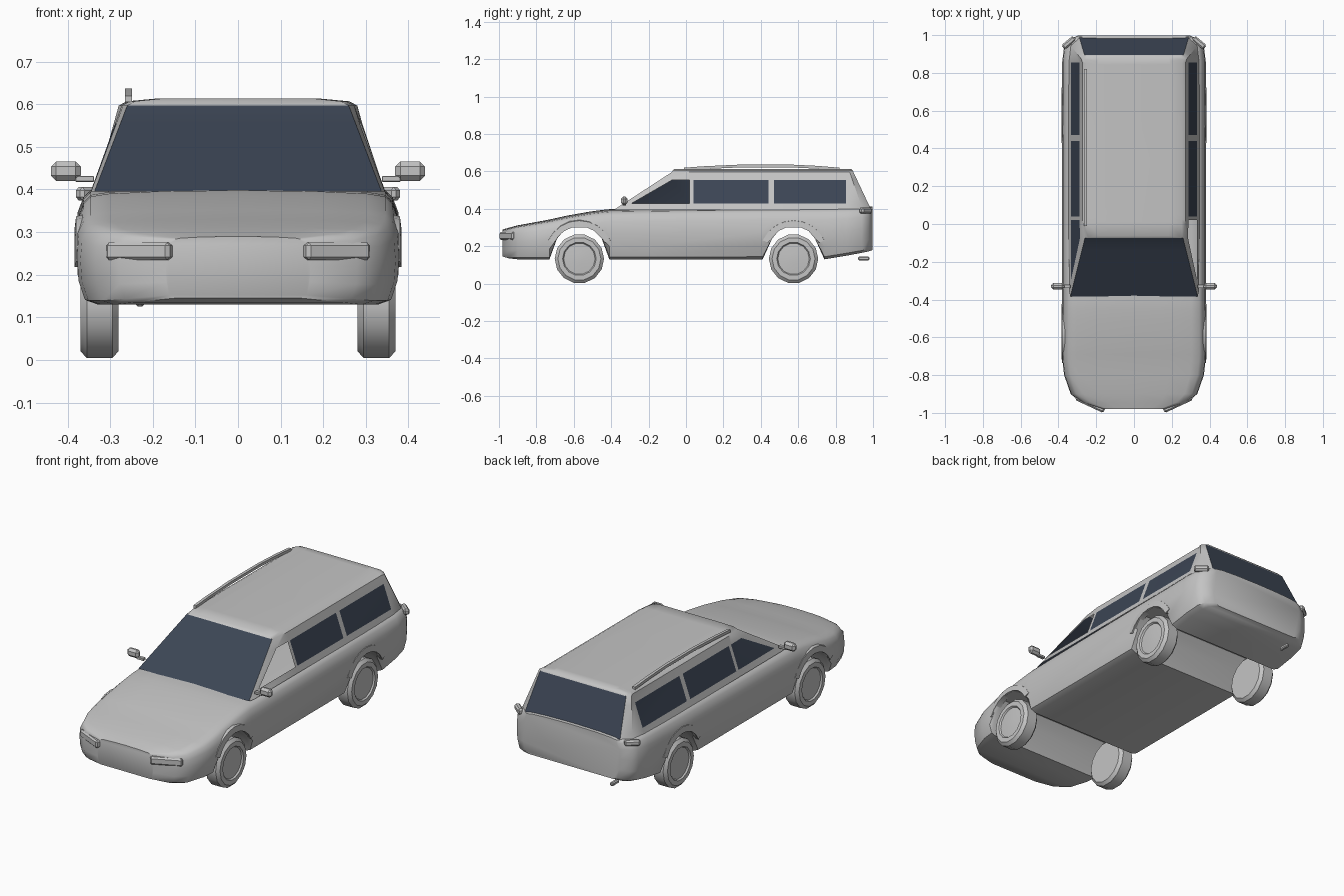
import bpy, bmesh, math
from mathutils import Matrix

cube = bpy.data.objects.get("Cube")
if cube:
    bpy.data.objects.remove(cube, do_unlink=True)


def material(name, rgb):
    m = bpy.data.materials.new(name)
    m.use_nodes = True
    m.diffuse_color = (*rgb, 1)
    m.node_tree.nodes["Principled BSDF"].inputs["Base Color"].default_value = (*rgb, 1)
    return m


PAINT = material("silver grey", (0.55, 0.55, 0.55))
GLASS = material("dark blue glass", (0.045, 0.06, 0.09))


def finish(name, bm, sharp=40):
    """Smooth shading with sharp edges kept, then link the object."""
    bmesh.ops.recalc_face_normals(bm, faces=bm.faces)
    for f in bm.faces:
        f.smooth = True
    for e in bm.edges:
        e.smooth = e.calc_face_angle(0) < math.radians(sharp)
    me = bpy.data.meshes.new(name)
    bm.to_mesh(me)
    bm.free()
    me.materials.append(PAINT)
    me.materials.append(GLASS)
    ob = bpy.data.objects.new(name, me)
    bpy.context.collection.objects.link(ob)
    return ob


def loft(name, rings, start=True, end=True, rule=lambda row, col: 0, sharp=40):
    """Skin closed rings; rule gives the material of a face, or None for a hole."""
    bm = bmesh.new()
    vs = [[bm.verts.new(p) for p in ring] for ring in rings]
    n = len(vs[0])
    for r in range(len(vs) - 1):
        for c in range(n):
            mat = rule(r, c)
            if mat is not None:
                d = (c + 1) % n
                f = bm.faces.new((vs[r][c], vs[r][d], vs[r + 1][d], vs[r + 1][c]))
                f.material_index = mat
    if start:
        bm.faces.new(vs[0])
    if end:
        bm.faces.new(vs[-1])
    return finish(name, bm, sharp)


def box(name, loc, size, turn=0, bevel=0.008):
    bm = bmesh.new()
    bmesh.ops.create_cube(bm, size=1)
    bmesh.ops.scale(bm, vec=size, verts=bm.verts)
    bmesh.ops.bevel(bm, geom=bm.edges[:], offset=bevel, segments=1, affect='EDGES')
    bmesh.ops.transform(bm, verts=bm.verts,
                        matrix=Matrix.Translation(loc) @ Matrix.Rotation(math.radians(turn), 4, 'Z'))
    return finish(name, bm, 30)


# Lower body: stations of y, half width, bottom z, top z; the bottom steps up over the axles
section = [(.87, 0), (.95, .05), (.99, .26), (1, .52), (.99, .75), (.955, .88),
           (.91, .945), (.8, .97), (.5, .99)]
stations = [
    (-.98, .17, .145, .29), (-.945, .28, .135, .30), (-.90, .335, .13, .312),
    (-.80, .37, .13, .33), (-.73, .378, .13, .343), (-.69, .38, .24, .352),
    (-.64, .38, .30, .363), (-.51, .38, .30, .386), (-.45, .38, .24, .394),
    (-.41, .38, .13, .398), (-.2, .38, .13, .402), (.41, .38, .13, .409),
    (.46, .38, .24, .41), (.51, .38, .30, .41), (.64, .38, .30, .411),
    (.69, .38, .24, .411), (.74, .38, .13, .412), (.86, .38, .15, .413),
    (.94, .37, .165, .414), (.975, .348, .172, .414), (.998, .295, .18, .412)]
rings = []
for y, w, low, top in stations:
    base = low if abs(y) > .75 else .13
    half = [(w * fx, max(low, base + t * (top - base))) for fx, t in section]
    rings.append([(x, y, z) for x, z in half] + [(0, y, top)]
                 + [(-x, y, z) for x, z in reversed(half)])
loft("lower_body", rings)

# Cabin: each column runs from a point on the belt line to a point under the roof
columns = [((.337, -.385), (.26, -.075)), ((.345, -.35), (.27, 0))]
columns += [((.346, y), (.273, y)) for y in (.02, .04, .44, .47, .855)]
columns += [((.336, .945), (.28, .875)), ((.29, .99), (.262, .895))]


def cabin_ring(t, z, wide=1, long=1):
    half = []
    for (x0, y0), (x1, y1) in columns:
        x, y = x0 + t * (x1 - x0), y0 + t * (y1 - y0)
        half.append((x * wide, .41 + (y - .41) * long, z))
    return half + [(-x, y, z) for x, y, z in reversed(half)]


def cabin_rule(row, col):
    if row < 3 and col in (8, 17):          # rear glass and windscreen
        return 1
    if row == 1 and col == 1:               # open front side window
        return None
    if row == 1 and min(col, 16 - col) in (1, 3, 5):
        return 1
    return 0


low, high = .395, .597
levels = [cabin_ring(t, low + t * (high - low)) for t in (0, .16, .79, 1)]
levels += [cabin_ring(1, .607, .93, .99), cabin_ring(1, .613, .7, .975)]
loft("cabin", levels, start=False, rule=cabin_rule)

# Wheels: tyre and rim profile of x and radius, turned round the axle
tread = [(.28, .085), (.28, .115), (.295, .132), (.355, .132), (.37, .115),
         (.37, .09), (.362, .084), (.366, .03)]


def wheel(name, side, y):
    turns = [math.tau * (k + .5) / 14 for k in range(14)]
    loft(name, [[(side * x, y + r * math.sin(a), .133 + r * math.cos(a)) for a in turns]
                for x, r in tread], sharp=35)


# Raised lip round the top of each wheel arch
def arch_lip(name, side, y):
    path = []
    for k in range(9):
        a = math.radians(25 + 130 * k / 8)
        path.append([(side * x, y + r * math.cos(a), .155 + r * math.sin(a))
                     for x, r in ((.35, .15), (.384, .15), (.38, .182), (.35, .19))])
    loft(name, path)


for label, s in (("left", 1), ("right", -1)):
    for place, y in (("front", -.57), ("rear", .575)):
        wheel(f"{place}_{label}_wheel", s, y)
        arch_lip(f"{place}_{label}_arch_lip", s, y)
    box(f"{label}_headlight", (s * .232, -.952, .255), (.165, .03, .042), s * 25)
    box(f"{label}_tail_light", (s * .345, .96, .39), (.08, .03, .032), s * -40)
    box(f"{label}_mirror", (s * .404, -.33, .443), (.07, .034, .045), bevel=.012)
    box(f"{label}_mirror_stem", (s * .36, -.33, .425), (.045, .02, .014), bevel=.002)

# Single roof rail, bowed along its length
rail = [(-.01, .612), (.1, .62), (.3, .629), (.55, .629), (.7, .622), (.82, .612)]
loft("roof_rail", [[(-.257 + dx, y, z + dz) for dx, dz in
                    ((-.008, -.007), (.008, -.007), (.008, .008), (-.008, .008))]
                   for y, z in rail])

# Exhaust tip under the rear right corner
box("exhaust_tip", (-.23, .95, .135), (.02, .06, .02), bevel=.005)
